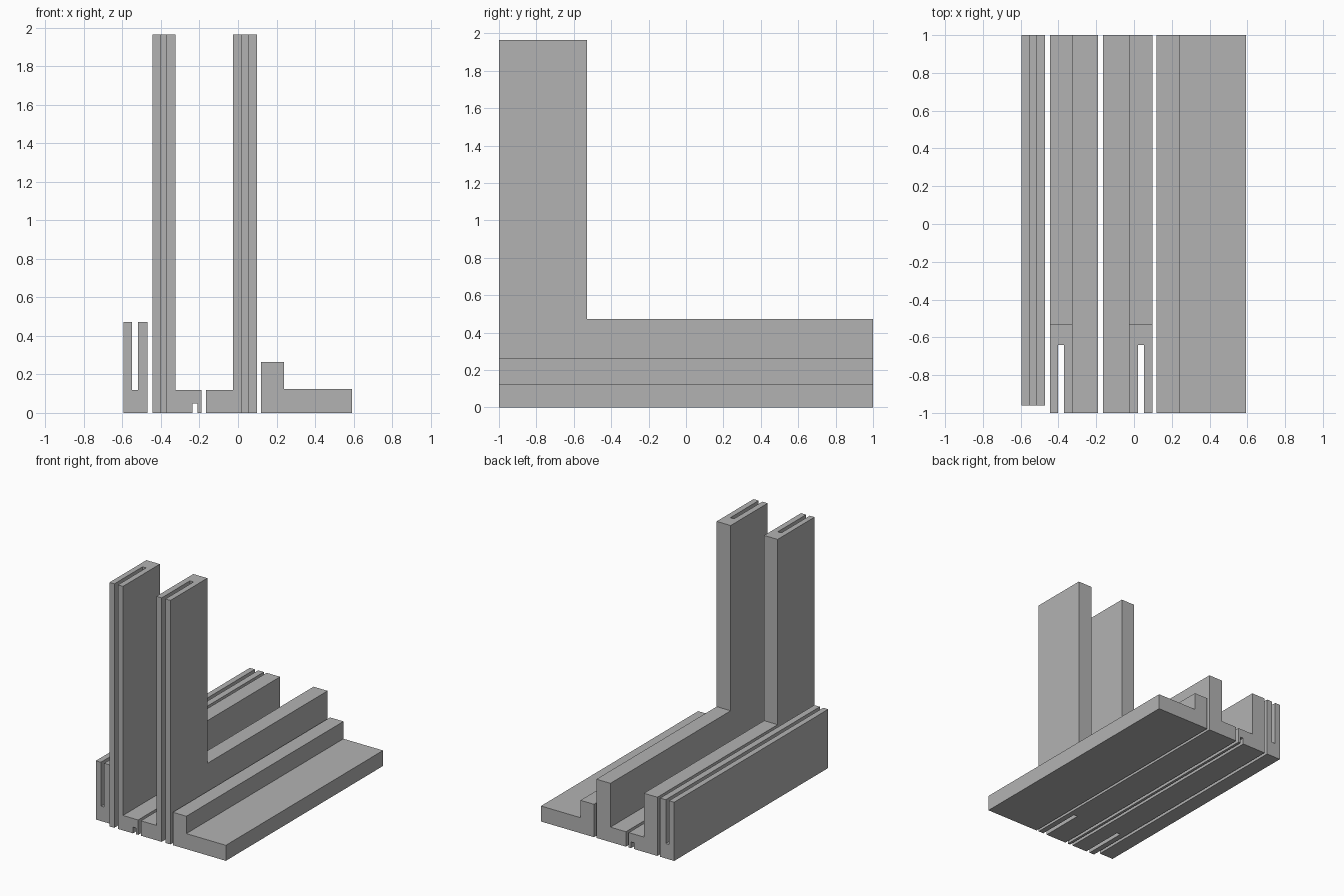
import bpy
import bmesh

if "Cube" in bpy.data.objects:
    bpy.data.objects.remove(bpy.data.objects["Cube"], do_unlink=True)

GREY = (0.45, 0.45, 0.45, 1)
grey = bpy.data.materials.new("plain grey")
grey.use_nodes = True
grey.diffuse_color = GREY
grey.node_tree.nodes["Principled BSDF"].inputs["Base Color"].default_value = GREY

FRONT, BACK = -1.0, 1.0
TOP, WALL, FLANGE = 1.965, 0.473, 0.12


def extrude(name, profile, y0=FRONT, y1=BACK):
    """Extrude an x-z profile along y."""
    bm = bmesh.new()
    face = bm.faces.new([bm.verts.new((x, y0, z)) for x, z in profile])
    moved = bmesh.ops.extrude_face_region(bm, geom=[face])["geom"]
    bmesh.ops.translate(bm, vec=(0, y1 - y0, 0),
                        verts=[v for v in moved if isinstance(v, bmesh.types.BMVert)])
    bmesh.ops.recalc_face_normals(bm, faces=bm.faces)
    mesh = bpy.data.meshes.new(name)
    bm.to_mesh(mesh)
    bm.free()
    mesh.materials.append(grey)
    obj = bpy.data.objects.new(name, mesh)
    bpy.context.collection.objects.link(obj)
    return obj


def cut(obj, x0, x1, y0, y1, z0, z1):
    """Subtract a box and remove the cutter."""
    box = extrude("cutter", [(x0, z0), (x1, z0), (x1, z1), (x0, z1)], y0, y1)
    box.hide_render = True
    mod = obj.modifiers.new("cut", "BOOLEAN")
    mod.operation = "DIFFERENCE"
    mod.solver = "EXACT"
    mod.object = box
    bpy.context.view_layer.objects.active = obj
    bpy.ops.object.modifier_apply(modifier=mod.name)
    bpy.data.objects.remove(box, do_unlink=True)


def shape_post(obj, slot_x0, slot_x1):
    """Lower the wall behind the post and slot the post from the front."""
    cut(obj, -1, 1, -0.53, 1.1, WALL, 2.1)
    cut(obj, slot_x0, slot_x1, -1.1, -0.64, -0.1, 2.1)


# Grooved outer rail
extrude("outer_rail", [(-0.595, 0), (-0.47, 0), (-0.47, WALL), (-0.52, WALL),
                       (-0.52, FLANGE), (-0.55, FLANGE), (-0.55, WALL),
                       (-0.595, WALL)], y0=-0.96)

# Right post frame, with a groove under its flange
right = extrude("right_post_frame", [(-0.445, 0), (-0.235, 0), (-0.235, 0.05),
                                     (-0.21, 0.05), (-0.21, 0), (-0.19, 0),
                                     (-0.19, FLANGE), (-0.325, FLANGE),
                                     (-0.325, TOP), (-0.445, TOP)])
shape_post(right, -0.402, -0.37)

# Left post frame
left = extrude("left_post_frame", [(-0.165, 0), (0.098, 0), (0.098, TOP),
                                   (-0.027, TOP), (-0.027, FLANGE),
                                   (-0.165, FLANGE)])
shape_post(left, 0.02, 0.053)

# Stepped base plate
extrude("stepped_plate", [(0.12, 0), (0.592, 0), (0.592, 0.125), (0.24, 0.125),
                          (0.24, 0.265), (0.12, 0.265)])
